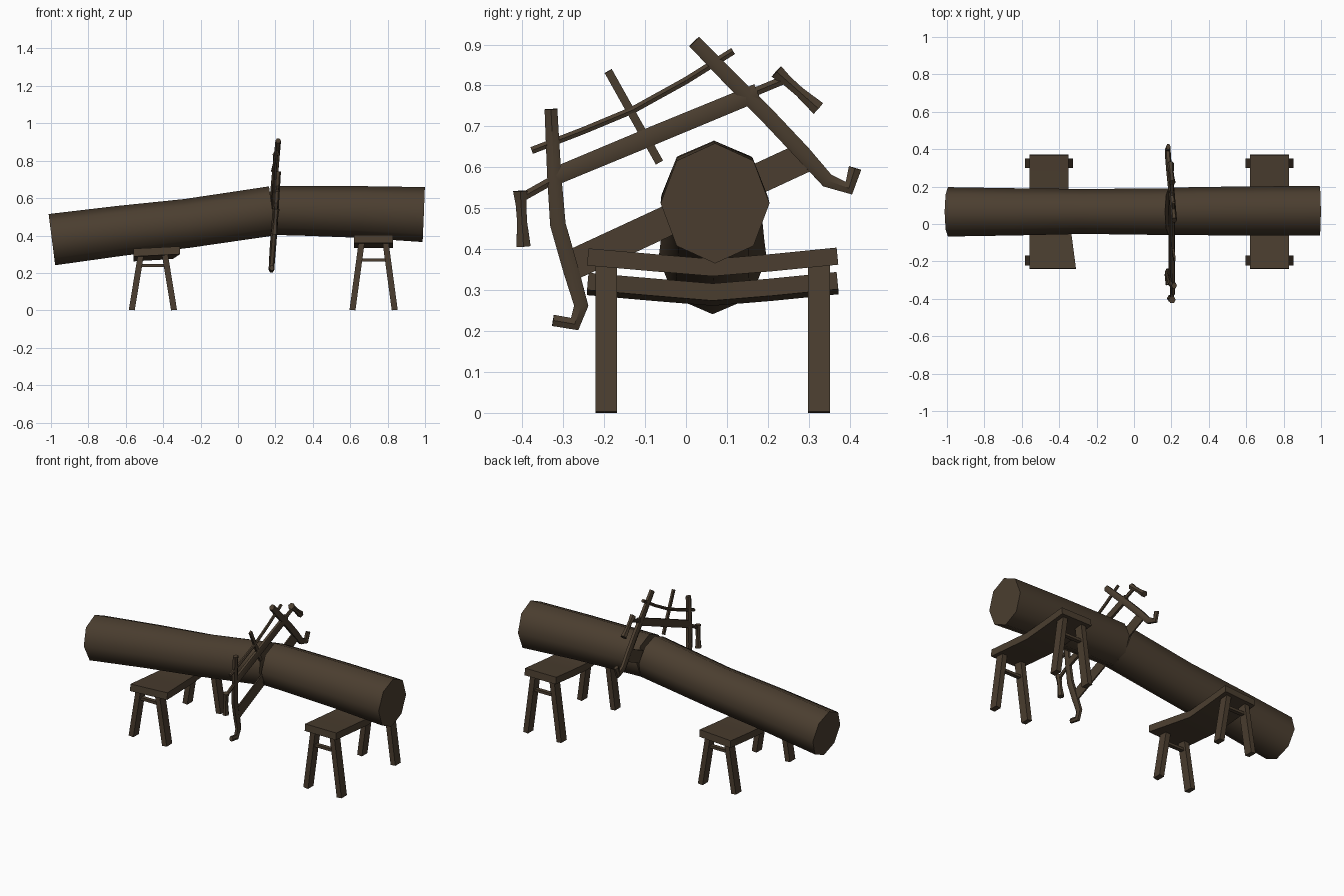
import bpy, bmesh, math
from mathutils import Vector

if "Cube" in bpy.data.objects:
    bpy.data.objects.remove(bpy.data.objects["Cube"])

wood = bpy.data.materials.new("dark_wood")
wood.diffuse_color = (0.070, 0.048, 0.029, 1)
wood.use_nodes = True
wood.node_tree.nodes["Principled BSDF"].inputs["Base Color"].default_value = wood.diffuse_color


def sweep(name, pts, radii, n=8, ref=(1, 0, 0), offset=0.0):
    """Sweep an n-sided section along pts; radii are (along ref, across) per point."""
    bm = bmesh.new()
    pts = [Vector(p) for p in pts]
    ref = Vector(ref)
    rings = []
    for i, p in enumerate(pts):
        a, b = pts[max(i - 1, 0)], pts[min(i + 1, len(pts) - 1)]
        d1 = (p - a).normalized() if p != a else (b - p).normalized()
        d2 = (b - p).normalized() if p != b else d1
        t = (d1 + d2).normalized()
        u = (ref - t * ref.dot(t)).normalized()
        v = t.cross(u)
        ru, rv = radii[i] if isinstance(radii, list) else radii
        ring = []
        for k in range(n):
            w = offset + 2 * math.pi * k / n
            ring.append(bm.verts.new(p + u * ru * math.cos(w) + v * rv * math.sin(w)))
        rings.append(ring)
    for r0, r1 in zip(rings, rings[1:]):
        for k in range(n):
            j = (k + 1) % n
            bm.faces.new((r0[k], r0[j], r1[j], r1[k]))
    bm.faces.new(rings[0][::-1])
    bm.faces.new(rings[-1])
    bmesh.ops.recalc_face_normals(bm, faces=bm.faces)
    me = bpy.data.meshes.new(name)
    bm.to_mesh(me)
    bm.free()
    ob = bpy.data.objects.new(name, me)
    bpy.context.collection.objects.link(ob)
    me.materials.append(wood)
    bpy.context.view_layer.objects.active = ob
    bpy.ops.object.select_all(action='DESELECT')
    ob.select_set(True)
    bpy.ops.object.shade_smooth_by_angle(angle=math.radians(50))
    return ob


def box(name, pts, hu, hv, ref=(1, 0, 0)):
    """Square section with half sizes hu (along ref) and hv (across)."""
    s = math.sqrt(2)
    return sweep(name, pts, (hu * s, hv * s), 4, ref, math.pi / 4)


# Log in two pieces, parted at the saw cut
sweep("log_left", [(-0.995, .065, .378), (-.63, .065, .425), (-.27, .067, .465), (.185, .066, .532)],
      [(.132, .138), (.126, .134), (.12, .131), (.125, .132)], 8, (0, 1, 0))
sweep("log_right", [(.197, .068, .534), (.35, .069, .532), (.65, .07, .526), (.993, .071, .512)],
      [(.126, .131), (.129, .133), (.131, .138), (.133, .147)], 8, (0, 1, 0))


# Trestles: sagging plank, splayed legs, rungs
def trestle(side, cx, top, skew):
    pl = box(side + "_trestle_plank",
             [(cx, -.24, top), (cx, -.08, top - .014), (cx, .065, top - .026),
              (cx, .21, top - .014), (cx, .37, top + .002)], .105, .021)
    for v in pl.data.vertices:      # twist and widen the front corner
        dx = v.co.x - cx
        v.co.z += skew * dx * .06
        if dx > 0 and v.co.y < .065:
            v.co.x += skew * .04 * (.065 - v.co.y) / .305
    for end, y in (("front", -.195), ("back", .325)):
        for s, nm in ((-1, "left"), (1, "right")):
            leg = box(f"{side}_trestle_{end}_{nm}_leg",
                      [(cx + s * .113, y, 0), (cx + s * .063, y, top - .01)], .016, .0265)
            for v in leg.data.vertices:
                if v.co.z < .05:
                    v.co.z = 0.0 if v.co.z < .002 else .003
        zr = top - .112 if skew == 0 else top - .075
        box(f"{side}_trestle_{end}_rung", [(cx - .075, y, zr), (cx + .075, y, zr)],
            .012, .008, (0, 1, 0))


trestle("right", .725, .381, 0)
trestle("left", -.455, .315, 1)


# Frame saw, laid out in its own slightly tilted plane
def S(*yz):
    return [(.193 + .065 * (z - .56) - .03 * y, y, z) for y, z in yz]


# Curved arms with hooked ends
sweep("saw_front_arm", S((-.33, .742), (-.322, .58), (-.313, .46), (-.28, .345), (-.256, .262),
                         (-.272, .217), (-.325, .226)),
      [(.015, .018), (.016, .020), (.017, .022), (.017, .022), (.016, .020), (.015, .020), (.012, .016)], 6)
sweep("saw_back_arm", S((.02, .907), (.115, .81), (.2, .725), (.285, .635), (.345, .568),
                        (.398, .549), (.413, .598)),
      [(.015, .019), (.016, .021), (.017, .022), (.017, .022), (.016, .020), (.015, .020), (.012, .018)], 6)

# Stretcher beam with thin tenons
sweep("saw_stretcher", S((-.325, .576), (-.07, .682), (.175, .783)),
      [(.014, .025), (.016, .026), (.014, .025)], 6)
sweep("stretcher_tenons", S((-.40, .527), (-.32, .572), (.17, .785), (.235, .812)), (.010, .012), 6)

# Waisted hand grips
for nm, a, b in (("front", (-.405, .542), (-.397, .407)), ("back", (.221, .834), (.323, .744))):
    q = [(a[0] + (b[0] - a[0]) * t, a[1] + (b[1] - a[1]) * t) for t in (0, .25, .55, 1)]
    sweep(nm + "_grip", S(*q), [(.019, .020), (.014, .015), (.013, .014), (.019, .020)], 6)

# Twisted cord and toggle stick
sweep("tension_cord", S((-.377, .641), (-.25, .69), (-.13, .74), (0, .812), (.115, .884)), (.009, .010), 6)
box("toggle_stick", S((-.19, .835), (-.065, .612)), .006, .010)

# Blade
box("saw_blade", S((-.275, .363), (.295, .627)), .004, .037)
